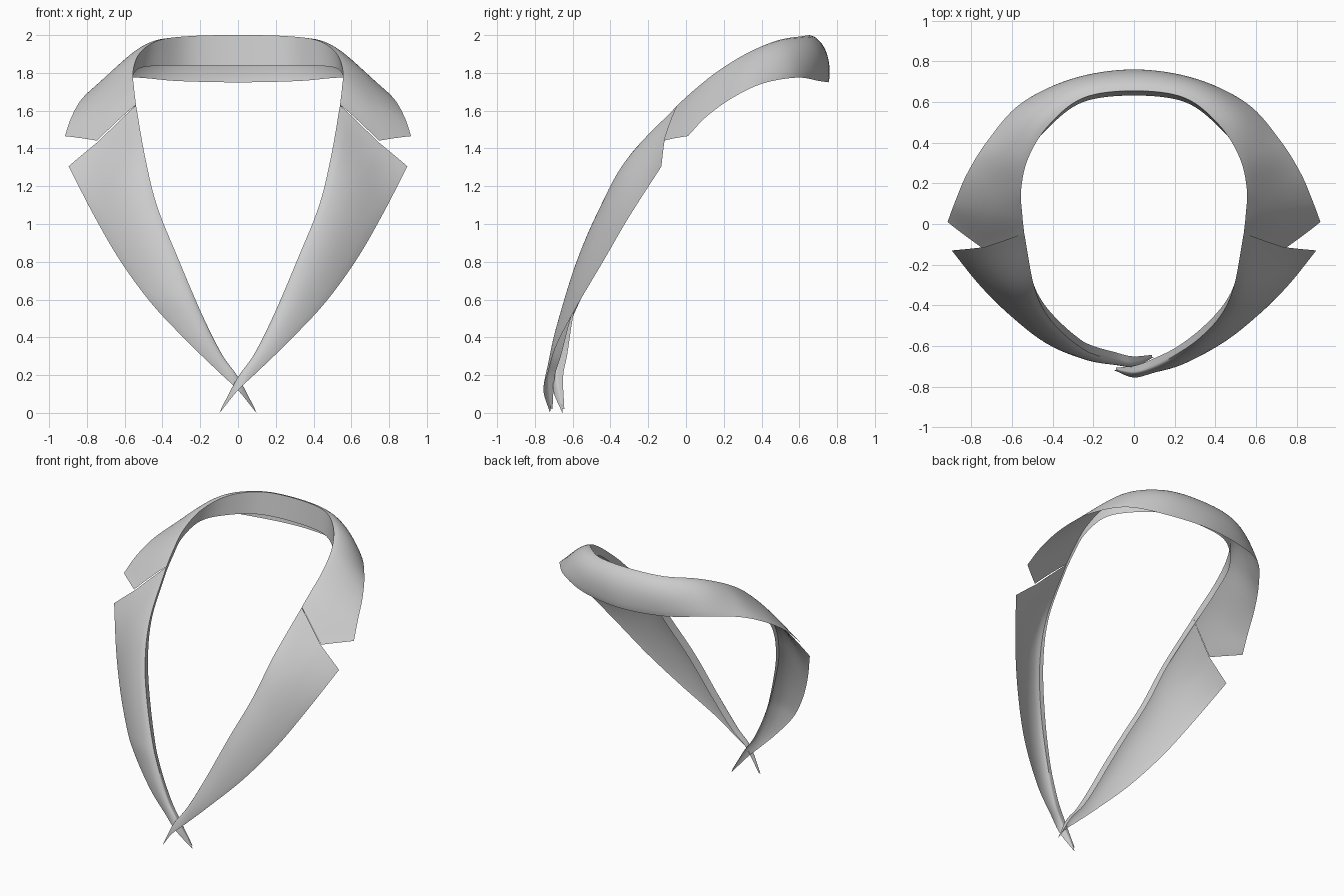
import bpy
from math import sin, pi
from mathutils import Vector as V

if "Cube" in bpy.data.objects:
    bpy.data.objects.remove(bpy.data.objects["Cube"])

# Each station across the cloth: stand edge, fold, outer edge, bulge, (optional notch point)
COLLAR = [
    ((0, .632, 1.84), (0, .655, 2.0), (0, .755, 1.75), .048),
    ((.25, .60, 1.84), (.25, .62, 1.995), (.32, .705, 1.757), .048),
    ((.42, .475, 1.838), (.42, .485, 1.972), (.56, .59, 1.775), .042),
    ((.53, .33, 1.82), (.52, .325, 1.905), (.72, .41, 1.745), .022),
    ((.565, .17, 1.75), (.555, .17, 1.81), (.82, .25, 1.67), .01),
    ((.56, .055, 1.66), (.55, .05, 1.715), (.88, .11, 1.57), .015, (.72, .055, 1.615)),
    ((.55, -.03, 1.59), (.54, -.045, 1.63), (.917, .01, 1.465), .014, (.74, -.11, 1.432)),
]
LAPEL = [
    ((.55, -.03, 1.59), (.54, -.045, 1.628), (.897, -.13, 1.305), .006, (.735, -.11, 1.435)),
    ((.505, -.26, 1.35), (.493, -.30, 1.36), (.76, -.30, 1.04), .034),
    ((.445, -.39, 1.10), (.43, -.445, 1.10), (.62, -.44, .80), .034),
    ((.335, -.51, .82), (.318, -.565, .82), (.45, -.575, .57), .028),
    ((.21, -.605, .52), (.19, -.652, .52), (.25, -.685, .36), .02),
    ((.10, -.66, .31), (.085, -.705, .31), (.10, -.73, .215), .012),
    ((.01, -.695, .19), (0, -.73, .19), (0, -.755, .12), .004),
    ((-.088, -.707, .02), (-.088, -.717, .025), (-.097, -.72, 0), 0),
]


def unpack(st):
    s, f, o = (V(p) for p in st[:3])
    m = V(st[4]) if len(st) > 4 else (f + o) / 2
    return [s, f, m, o, V((st[3], 0, 0))]


def flip(st):
    return [V((-p.x, p.y, p.z)) for p in st[:4]] + [st[4]]


def spline(stations, steps):
    """Smooth curve through all stations at once."""
    n, rows = len(stations), []
    for i in range(n - 1):
        for k in range(steps + (i == n - 2)):
            t = k / steps
            row = []
            for c in range(5):
                p1, p2 = stations[i][c], stations[i + 1][c]
                p0 = stations[i - 1][c] if i else 2 * p1 - p2
                p3 = stations[i + 2][c] if i < n - 2 else 2 * p2 - p1
                row.append(p1 + (p2 - p0) * t / 2
                           + (2 * p0 - 5 * p1 + 4 * p2 - p3) * t * t / 2
                           + (3 * p1 - p0 - 3 * p2 + p3) * t ** 3 / 2)
            rows.append(row)
    return rows


def cloth(name, stations, sag=0, mirror=False):
    rows = spline(stations, 8)
    verts, faces, nu, ns = [], [], 16, 4
    for i, (s, f, m, o, b) in enumerate(rows):
        tan = rows[min(i + 1, len(rows) - 1)][1] - rows[max(i - 1, 0)][1]
        nrm = tan.cross(o - f).normalized()
        line = [s.lerp(f, k / ns) for k in range(ns)]
        for k in range(nu + 1):
            t = k / nu
            p = f.lerp(m, t * 2) if t < .5 else m.lerp(o, t * 2 - 1)
            # roundest close to the fold
            line.append(p + nrm * b.x * max(0, sin(pi * t ** .8)) ** .8)
        for p in line:
            p.y += sag * max(0, 1 - p.z / .6)
            if mirror:
                p.x = -p.x
        verts += line
    w = nu + ns + 1
    for i in range(len(rows) - 1):
        for j in range(w - 1):
            a = i * w + j
            q = (a, a + w, a + w + 1, a + 1)
            faces.append(q[::-1] if not mirror else q)
    me = bpy.data.meshes.new(name)
    me.from_pydata([tuple(v) for v in verts], [], faces)
    ob = bpy.data.objects.new(name, me)
    bpy.context.collection.objects.link(ob)
    bpy.ops.object.select_all(action='DESELECT')
    ob.select_set(True)
    bpy.context.view_layer.objects.active = ob
    bpy.ops.object.shade_smooth_by_angle(angle=1.0)
    return ob


# Collar: right half plus its mirror image around the back of the neck
half = [unpack(s) for s in COLLAR]
cloth("collar", [flip(s) for s in half[:0:-1]] + half)

# Lapels: the right-hand one overlaps in front, the other tucks behind
lapel = [unpack(s) for s in LAPEL]
cloth("lapel_front", lapel)
cloth("lapel_behind", lapel, sag=.065, mirror=True)
